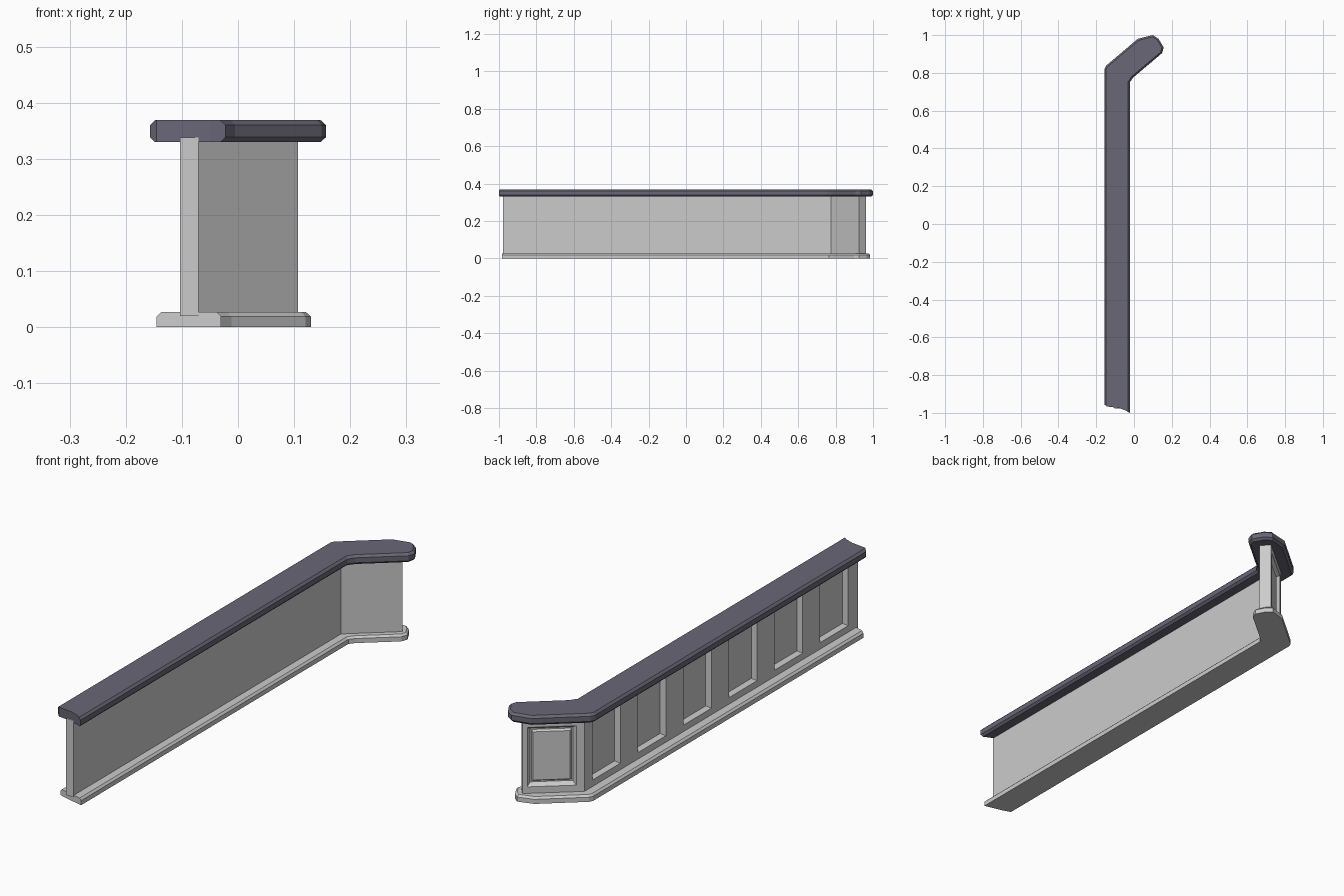
import bpy, bmesh
from mathutils import Vector

if "Cube" in bpy.data.objects:
    bpy.data.objects.remove(bpy.data.objects["Cube"])


def finish(bm, name, mat=None):
    me = bpy.data.meshes.new(name)
    bm.to_mesh(me)
    bm.free()
    ob = bpy.data.objects.new(name, me)
    bpy.context.collection.objects.link(ob)
    if mat:
        me.materials.append(mat)
    return ob


def slab(name, outline, n_cut, z0, z1, chamfer, both_rims, mat=None):
    """Extruded outline with chamfered rims; the first n_cut edges are the plain sawn end."""
    bm = bmesh.new()
    n = len(outline)
    lo = [bm.verts.new((x, y, z0)) for x, y in outline]
    hi = [bm.verts.new((x, y, z1)) for x, y in outline]
    bm.faces.new(lo)
    bm.faces.new(hi)
    for i in range(n):
        j = (i + 1) % n
        bm.faces.new((lo[i], lo[j], hi[j], hi[i]))
    bmesh.ops.recalc_face_normals(bm, faces=bm.faces[:])
    rims = [hi, lo] if both_rims else [hi]
    edges = [bm.edges.get((r[i], r[(i + 1) % n])) for r in rims for i in range(n_cut, n)]
    bmesh.ops.bevel(bm, geom=edges, offset=chamfer, offset_type='OFFSET',
                    segments=1, profile=0.5, affect='EDGES')
    return finish(bm, name, mat)


# Dark counter top with a bent, blunted end
dark = bpy.data.materials.new("dark_counter")
dark.diffuse_color = (0.14, 0.135, 0.18, 1)
dark.use_nodes = True
dark.node_tree.nodes["Principled BSDF"].inputs["Base Color"].default_value = dark.diffuse_color
top_outline = [(-0.157, -0.955), (-0.145, -0.966), (-0.08, -0.974), (-0.05, -0.985), (-0.022, -1.0),
               (-0.022, 0.75), (-0.005, 0.775), (0.149, 0.905), (0.157, 0.935), (0.13, 0.98),
               (0.10, 1.0), (0.021, 0.981), (-0.148, 0.838), (-0.157, 0.82)]
slab("counter_top", top_outline, 4, 0.33, 0.369, 0.009, True, dark)

# Plinth under the wall
base_outline = [(-0.145, -0.955), (-0.11, -0.966), (-0.03, -0.985),
                (-0.03, 0.765), (-0.012, 0.787), (0.12, 0.898), (0.13, 0.925), (0.108, 0.966),
                (0.085, 0.984), (0.02, 0.964), (-0.137, 0.831), (-0.145, 0.815)]
slab("base_plinth", base_outline, 2, 0.0, 0.027, 0.008, False)

# Wall: outer side is a grid of stiles, rails and panel cells
start, bend, end = Vector((-0.103, -0.978)), Vector((-0.103, 0.812)), Vector((0.077, 0.962))
columns, panel_cols = [start], []
for i in range(6):
    y = -0.915 + 0.2985 * i
    panel_cols.append(len(columns))
    columns += [Vector((-0.103, y)), Vector((-0.103, y + 0.183))]
columns.append(bend)
angled_col = len(columns)
columns += [bend.lerp(end, 0.13), bend.lerp(end, 0.92), end]
levels = [0.02, 0.054, 0.30, 0.338]

bm = bmesh.new()
grid = [[bm.verts.new((c.x, c.y, z)) for z in levels] for c in columns]
cells = {}
for c in range(len(columns) - 1):
    for r in range(3):
        cells[c, r] = bm.faces.new((grid[c][r], grid[c][r + 1], grid[c + 1][r + 1], grid[c + 1][r]))

# Plain inner side, ends, top and bottom of the wall
inner = [(-0.07, -0.978), (-0.07, 0.775), (0.107, 0.925)]
lo = [bm.verts.new((x, y, levels[0])) for x, y in inner]
hi = [bm.verts.new((x, y, levels[-1])) for x, y in inner]
for i in range(2):
    bm.faces.new((lo[i], lo[i + 1], hi[i + 1], hi[i]))
bm.faces.new(grid[0] + [hi[0], lo[0]])
bm.faces.new(grid[-1] + [hi[2], lo[2]])
bm.faces.new([g[0] for g in grid] + lo[::-1])
bm.faces.new([g[-1] for g in grid] + hi[::-1])
bmesh.ops.recalc_face_normals(bm, faces=bm.faces[:])


def inset(face, thickness, depth):
    bmesh.ops.inset_individual(bm, faces=[face], thickness=thickness, depth=depth,
                               use_even_offset=True)
    bm.normal_update()


# Recessed panels on the straight run
bm.normal_update()
for c in panel_cols:
    inset(cells[c, 1], 0.006, -0.022)

# Raised-field panel on the angled end
field = cells[angled_col, 1]
inset(field, 0.012, -0.018)
inset(field, 0.005, 0.0)
inset(field, 0.006, 0.009)
finish(bm, "panelled_wall")
